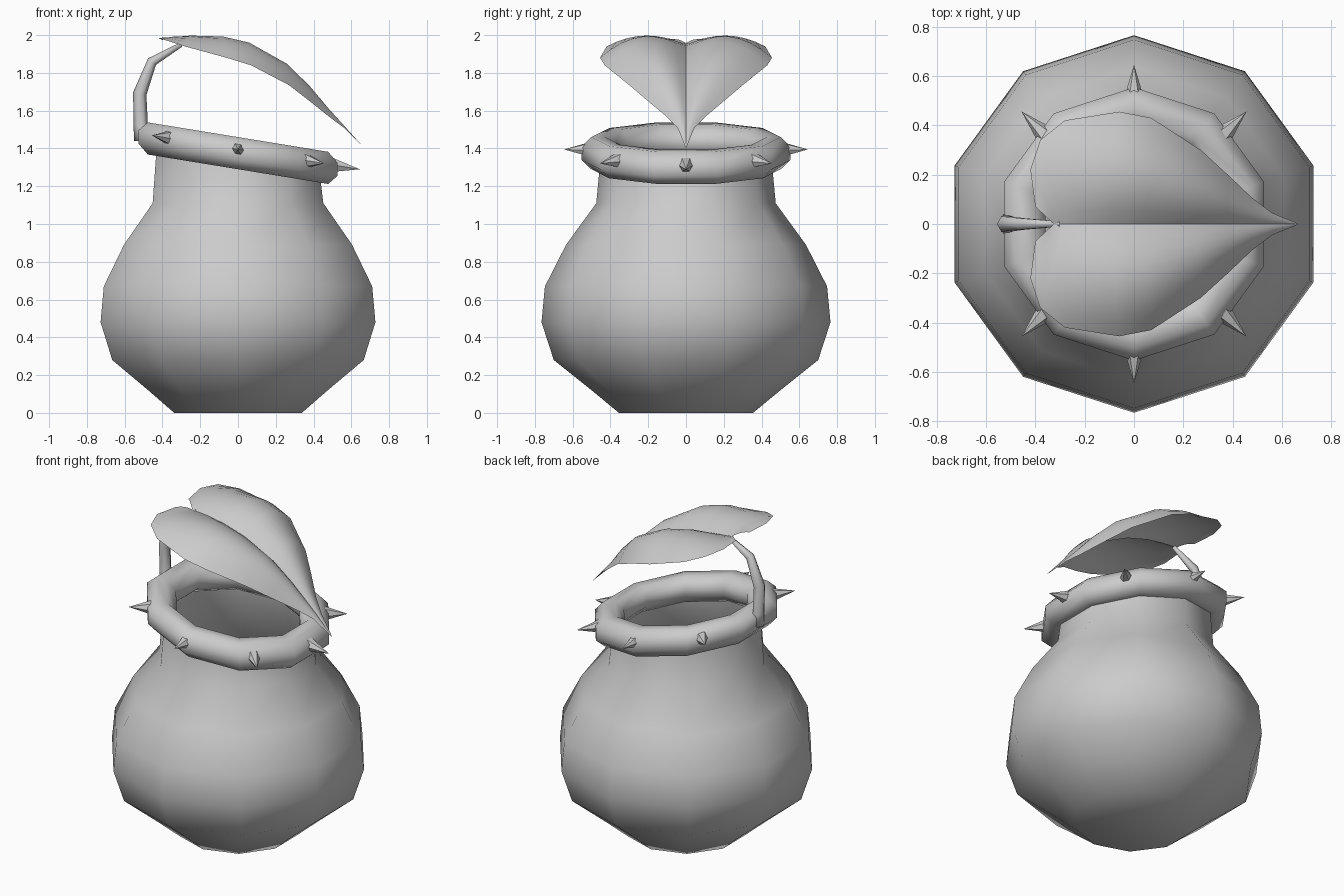
import bpy, bmesh
from math import sin, cos, pi, radians
from mathutils import Vector, Matrix

if "Cube" in bpy.data.objects:
    bpy.data.objects.remove(bpy.data.objects["Cube"], do_unlink=True)

grey = bpy.data.materials.new("plain grey")
grey.use_nodes = True
grey.diffuse_color = (0.6, 0.6, 0.6, 1)
grey.node_tree.nodes["Principled BSDF"].inputs["Base Color"].default_value = grey.diffuse_color

SIDES = 10
TILT = -0.163                      # slope of the mouth along x
MOUTH_Z = 1.375
tilt_frame = Matrix.Translation((0, 0, MOUTH_Z)) @ Matrix.Shear("XY", 4, (0, 0))
tilt_frame[2][0] = TILT


def finish(name, bm, angle=None):
    bmesh.ops.recalc_face_normals(bm, faces=bm.faces)
    mesh = bpy.data.meshes.new(name)
    bm.to_mesh(mesh)
    bm.free()
    mesh.materials.append(grey)
    obj = bpy.data.objects.new(name, mesh)
    bpy.context.collection.objects.link(obj)
    bpy.ops.object.select_all(action="DESELECT")
    obj.select_set(True)
    bpy.context.view_layer.objects.active = obj
    if angle is None:
        bpy.ops.object.shade_smooth()
    elif angle:
        bpy.ops.object.shade_smooth_by_angle(angle=radians(angle))
    return obj


def loft(rings, closed=False, wrap=True, caps=()):
    """Skin a list of rings that have equal point counts."""
    bm = bmesh.new()
    rows = [[bm.verts.new(p) for p in ring] for ring in rings]
    pairs = list(zip(rows, rows[1:])) + ([(rows[-1], rows[0])] if closed else [])
    count = len(rows[0])
    for a, b in pairs:
        for i in range(count if wrap else count - 1):
            j = (i + 1) % count
            bm.faces.new((a[i], a[j], b[j], b[i]))
    for c in caps:
        bm.faces.new(rows[c])
    return bm


def corner(i):
    a = pi / 2 + 2 * pi * i / SIDES
    return Vector((cos(a), sin(a), 0))


# Round pot with a slanted neck
profile = [(0.355, 0), (0.5, 0.12), (0.70, 0.28), (0.765, 0.48),
           (0.747, 0.67), (0.635, 0.89), (0.475, 1.11)]
rings = [[corner(i) * r + Vector((0, 0, z)) for i in range(SIDES)] for r, z in profile]
rings.append([tilt_frame @ (corner(i) * 0.45) for i in range(SIDES)])
finish("pitcher_body", loft(rings, caps=(0,)))

# Thick tilted lip around the mouth
rings = []
for i in range(SIDES):
    ring = []
    for k in range(8):
        a = 2 * pi * (k + 0.5) / 8
        ring.append(tilt_frame @ (corner(i) * (0.465 + 0.096 * cos(a)) + Vector((0, 0, 0.092 * sin(a)))))
    rings.append(ring)
finish("mouth_lip", loft(rings, closed=True))

# Thorns around the lip; the stem takes the place of the rear one
for n in range(-3, 4):
    a = n * pi / 4
    bm = bmesh.new()
    bmesh.ops.create_cone(bm, cap_ends=True, segments=6, radius1=0.042, radius2=0,
                          depth=0.14, matrix=Matrix.Translation((0, 0, 0.07)))
    turn = Matrix.Rotation(a, 4, "Z") @ Matrix.Translation((0.505, 0, 0.02)) @ Matrix.Rotation(pi / 2, 4, "Y")
    bm.transform(tilt_frame @ turn)
    finish("thorn", bm, 30)

# Tapering bent stem: x, z, radius, lean of the section
stem = [(-0.50, 1.44, 0.05, 0), (-0.515, 1.52, 0.038, 0), (-0.52, 1.69, 0.036, 12),
        (-0.455, 1.86, 0.027, 40), (-0.3, 1.95, 0.012, 65)]
rings = []
for x, z, r, lean in stem:
    section = Matrix.Translation((x, 0, z)) @ Matrix.Rotation(radians(lean), 4, "Y")
    rings.append([section @ Vector((r * cos(k * pi / 3), r * sin(k * pi / 3), 0)) for k in range(6)])
finish("lid_stem", loft(rings, caps=(0, -1)))

# Heart-shaped lid: midline x, z; rim x, y, z; height of the arch between
ribs = [(-0.325, 1.955, -0.40, 0.07, 1.975, 0.01),
        (-0.31, 1.953, -0.42, 0.22, 1.983, 0.015),
        (-0.28, 1.95, -0.38, 0.34, 1.972, 0.03),
        (-0.22, 1.945, -0.28, 0.42, 1.94, 0.055),
        (-0.10, 1.925, -0.06, 0.455, 1.88, 0.09),
        (0.05, 1.88, 0.07, 0.43, 1.84, 0.10),
        (0.25, 1.78, 0.27, 0.30, 1.735, 0.09),
        (0.38, 1.68, 0.38, 0.20, 1.65, 0.065),
        (0.48, 1.59, 0.48, 0.105, 1.57, 0.03),
        (0.56, 1.515, 0.56, 0.045, 1.51, 0.01),
        (0.665, 1.405, 0.665, 0.002, 1.405, 0)]
STEPS = 8
rows = []
for mx, mz, ex, ey, ez, arch in ribs:
    start, end = Vector((mx, 0, mz)), Vector((ex, ey, ez))
    rows.append([start.lerp(end, t / STEPS) + Vector((0, 0, 4 * arch * (t / STEPS) * (1 - t / STEPS)))
                 for t in range(STEPS + 1)])
for name, side in (("lid_left_lobe", 1), ("lid_right_lobe", -1)):
    bm = loft([[Vector((p.x, p.y * side, p.z)) for p in row] for row in rows], wrap=False)
    finish(name, bm)
